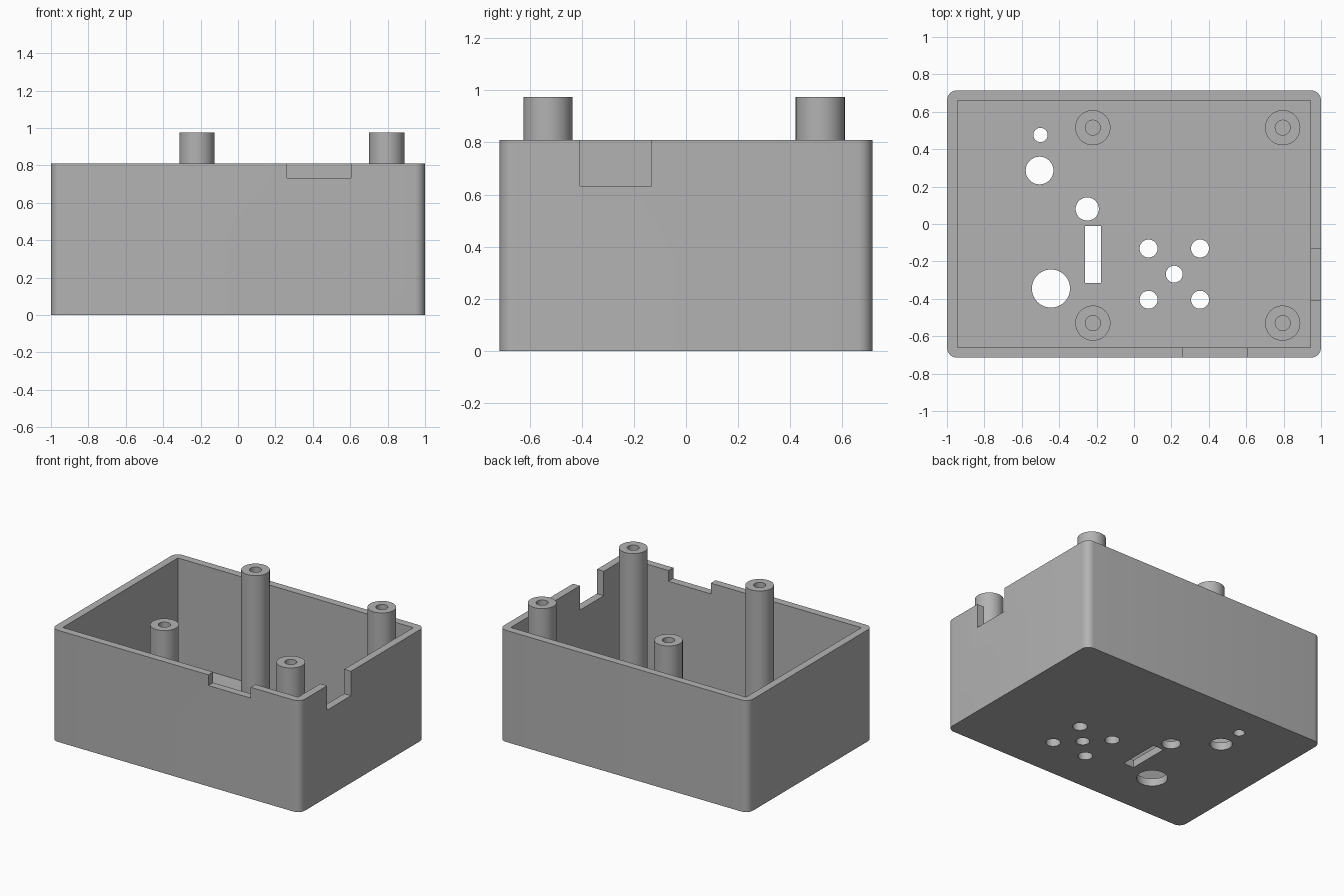
import bpy, bmesh, math
from mathutils import Matrix, Vector

if "Cube" in bpy.data.objects:
    bpy.data.objects.remove(bpy.data.objects["Cube"])

HEIGHT, FLOOR, POST_TOP = 0.81, 0.055, 0.975
grey = bpy.data.materials.new("grey plastic")
grey.diffuse_color = (0.45, 0.45, 0.45, 1)
grey.use_nodes = True
grey.node_tree.nodes["Principled BSDF"].inputs["Base Color"].default_value = grey.diffuse_color


def finish(bm, name):
    mesh = bpy.data.meshes.new(name)
    bm.to_mesh(mesh)
    bm.free()
    mesh.materials.append(grey)
    obj = bpy.data.objects.new(name, mesh)
    bpy.context.collection.objects.link(obj)
    return obj


def box(name, lo, hi, corner=0):
    """Box between two points, with optional rounded vertical edges."""
    lo, hi = Vector(lo), Vector(hi)
    bm = bmesh.new()
    bmesh.ops.create_cube(bm, size=1, matrix=Matrix.Translation((lo + hi) / 2)
                          @ Matrix.Diagonal((*(hi - lo), 1)))
    if corner:
        upright = [e for e in bm.edges
                   if abs(e.verts[0].co.z - e.verts[1].co.z) > 0.1]
        bmesh.ops.bevel(bm, geom=upright, offset=corner, segments=8,
                        profile=0.5, affect='EDGES')
    return finish(bm, name)


def cylinder(name, x, y, r, z0, z1):
    bm = bmesh.new()
    bmesh.ops.create_cone(bm, cap_ends=True, segments=48, radius1=r, radius2=r,
                          depth=z1 - z0,
                          matrix=Matrix.Translation((x, y, (z0 + z1) / 2)))
    return finish(bm, name)


def select_only(obj):
    bpy.ops.object.select_all(action='DESELECT')
    obj.select_set(True)
    bpy.context.view_layer.objects.active = obj


def cut(obj, cutters):
    select_only(obj)
    for c in cutters:
        mod = obj.modifiers.new("cut", 'BOOLEAN')
        mod.operation, mod.solver, mod.object = 'DIFFERENCE', 'EXACT', c
        bpy.ops.object.modifier_apply(modifier=mod.name)
        bpy.data.objects.remove(c)


def smooth(obj):
    select_only(obj)
    bpy.ops.object.shade_smooth_by_angle(angle=math.radians(30))


# Open-topped case with rounded outer corners
case = box("case", (-1, -0.715, 0), (1, 0.715, HEIGHT), 0.055)
cutters = [
    box("cavity", (-0.945, -0.66, FLOOR), (0.945, 0.66, 1.2)),
    box("front_notch", (0.263, -0.9, 0.732), (0.603, -0.6, 1.2)),
    box("side_notch", (0.9, -0.406, 0.633), (1.2, -0.132, 1.2)),
    box("slot", (-0.261, -0.316, -0.1), (-0.176, -0.012, 0.2)),
]

# Round holes through the floor: x, y, radius
holes = [(-0.5, 0.476, 0.038), (-0.505, 0.286, 0.074), (-0.25, 0.08, 0.062),
         (-0.444, -0.345, 0.102), (0.215, -0.268, 0.045)]
holes += [(x, y, 0.048) for x in (0.078, 0.353) for y in (-0.131, -0.405)]
cutters += [cylinder("hole", x, y, r, -0.1, 0.2) for x, y, r in holes]
cut(case, cutters)
smooth(case)

# Four tall screw posts with blind bores
for side, x in (("left", -0.22), ("right", 0.795)):
    for end, y in (("front", -0.53), ("back", 0.515)):
        post = cylinder(f"{end}_{side}_post", x, y, 0.094, FLOOR, POST_TOP)
        cut(post, [cylinder("bore", x, y, 0.04, FLOOR + 0.02, 1.2)])
        smooth(post)
